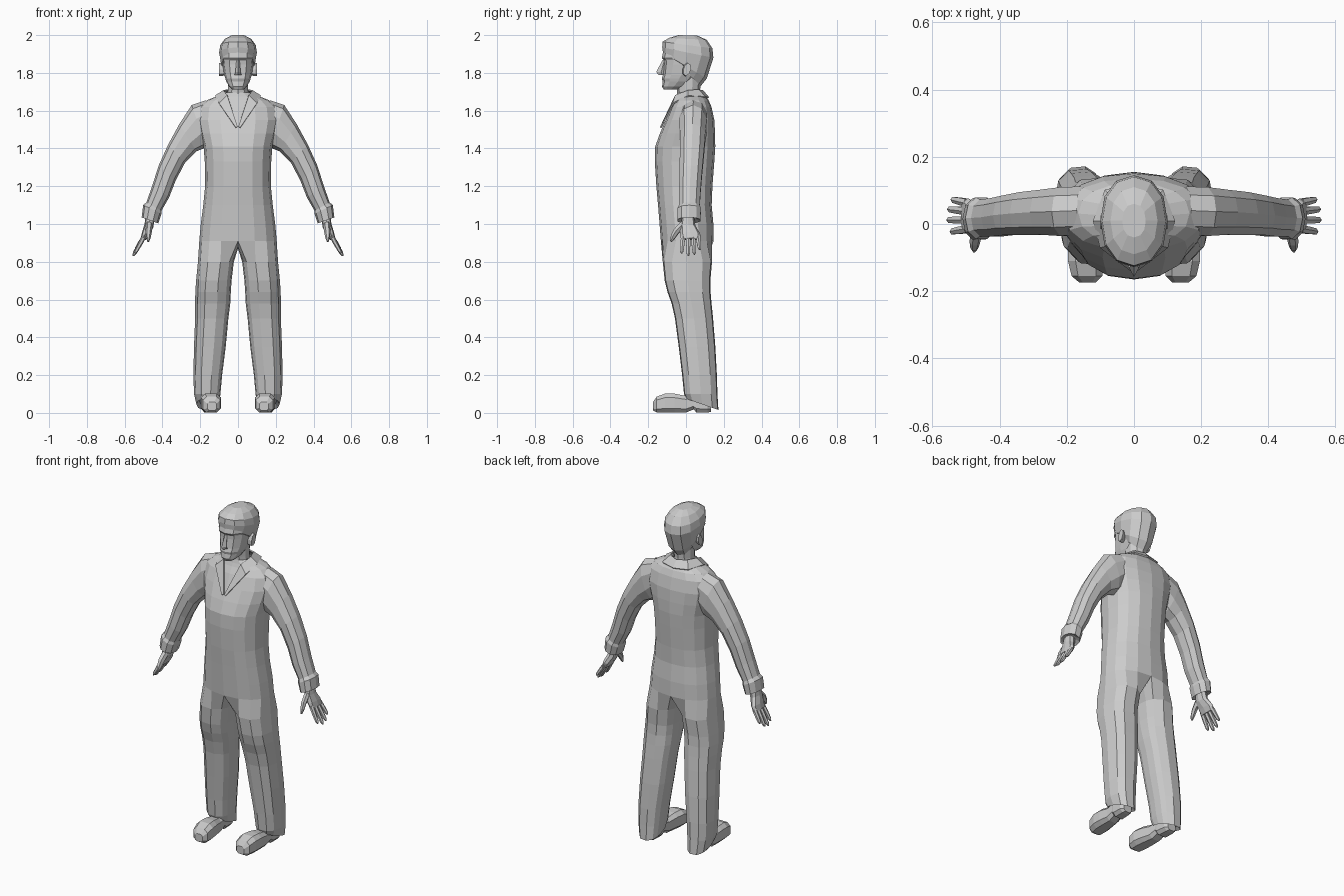
import bpy, bmesh, math
from mathutils import Vector as V


def turn(n):
    return [360 * i / n for i in range(n)]


def ring(a, b, w, angles, p=2.0):
    """Superellipse ring: starts at a, passes +w, then b, then -w."""
    a, b, w = V(a), V(b), V(w)
    c, u = (a + b) / 2, (a - b) / 2
    f = lambda s: math.copysign(abs(s) ** (2 / p), s) if abs(s) > 1e-6 else 0.0
    return [c + u * f(math.cos(math.radians(t))) + w * f(math.sin(math.radians(t))) for t in angles]


def flat(rows, angles, p=2.0):
    """Horizontal rings from (z, centre x, half width, front y, back y)."""
    return [ring((x, f, z), (x, b, z), (h, 0, 0), angles, p) for z, x, h, f, b in rows]


def skin(bm, rings, closed=True, caps=(True, True)):
    vs = [[bm.verts.new(q) for q in r] for r in rings]
    n = len(vs[0])
    for r, s in zip(vs, vs[1:]):
        for i in range(n if closed else n - 1):
            j = (i + 1) % n
            bm.faces.new((r[i], r[j], s[j], s[i]))
    if closed and caps[0]:
        bm.faces.new(vs[0])
    if closed and caps[1]:
        bm.faces.new(vs[-1])
    return vs


def finish(name, bm, mirror=False, thick=0):
    bmesh.ops.remove_doubles(bm, verts=bm.verts[:], dist=0.0002)
    bmesh.ops.recalc_face_normals(bm, faces=bm.faces[:])
    me = bpy.data.meshes.new(name)
    bm.to_mesh(me)
    bm.free()
    ob = bpy.data.objects.new(name, me)
    bpy.context.collection.objects.link(ob)
    if mirror:
        ob.modifiers.new("mirror", 'MIRROR').merge_threshold = 0.001
    if thick:
        m = ob.modifiers.new("thickness", 'SOLIDIFY')
        m.thickness, m.offset = thick, 0
    return ob


# Overalls: half torso flowing into one trouser leg, mirrored
half = [180 * i / 8 for i in range(9)]
torso = flat([
    (1.695, 0, .065, -.045, .085), (1.675, 0, .115, -.05, .105), (1.655, 0, .165, -.058, .12),
    (1.62, 0, .205, -.078, .135), (1.55, 0, .215, -.108, .15), (1.48, 0, .2, -.138, .154),
    (1.41, 0, .182, -.163, .155), (1.33, 0, .176, -.165, .15), (1.2, 0, .174, -.157, .14),
    (1.1, 0, .184, -.148, .136), (1.0, 0, .197, -.14, .145), (.91, 0, .205, -.133, .146)], half, 2.3)
leg_angles = [-45 + 33.75 * i for i in range(9)] + [247.5, 270, 292.5]
legs = flat([
    (.8, .117, .095, -.125, .14), (.7, .128, .094, -.115, .131), (.64, .132, .094, -.1, .132),
    (.58, .134, .093, -.078, .137), (.5, .139, .088, -.06, .145), (.35, .149, .084, -.04, .157),
    (.2, .16, .076, -.022, .165), (.1, .163, .07, -.012, .168)], leg_angles, 2.4)
legs.append(ring((.16, 0, .075), (.16, .173, .015), (.06, 0, 0), leg_angles, 2.4))
legs.append(ring((.16, .015, .085), (.16, .155, .04), (.045, 0, 0), leg_angles, 2.4))
crotch = [V((0, .08, .87)), V((0, .01, .87)), V((0, -.07, .88))]
bm = bmesh.new()
skin(bm, torso, closed=False)
skin(bm, [torso[-1] + crotch] + legs, caps=(False, True))
finish("overalls", bm, True)

# Sleeves with cuffs: (outer x, z, inner x, z, centre y, half depth)
sleeve = [(.17, 1.655, .13, 1.46, .04, .075), (.245, 1.63, .17, 1.405, .037, .076),
          (.31, 1.53, .22, 1.385, .035, .07), (.37, 1.42, .28, 1.325, .031, .067),
          (.42, 1.31, .33, 1.23, .026, .062), (.455, 1.2, .365, 1.14, .02, .06),
          (.485, 1.115, .405, 1.07, .018, .057), (.502, 1.1, .405, 1.055, .017, .065),
          (.51, 1.035, .422, 1.003, .015, .064), (.49, 1.037, .44, 1.02, .015, .04)]
bm = bmesh.new()
skin(bm, [ring((xo, y, zo), (xi, y, zi), (0, d, 0), turn(10), 2.2)
          for xo, zo, xi, zi, y, d in sleeve], caps=(False, True))
finish("sleeve", bm, True)

# Hands: palm, four fingers and a thumb
bm = bmesh.new()
skin(bm, [ring((x + t, y, z + .4 * t), (x - t, y, z - .4 * t), (0, d, 0), turn(8), 2.5)
          for x, z, y, d, t in [(.463, 1.05, .012, .03, .024), (.472, .99, .01, .04, .023),
                                (.49, .95, .022, .053, .018), (.502, .92, .025, .052, .013)]])


def digit(points, w, radii):
    skin(bm, [ring(V(q) + V((.9, 0, .3)) * r, V(q) - V((.9, 0, .3)) * r, V(w) * r, turn(6))
              for q, r in zip(points, radii)])


for y, tx, ty, tz in [(-.015, .545, -.023, .845), (.012, .555, .012, .831),
                      (.038, .553, .044, .838), (.063, .542, .073, .863)]:
    k = V((.496, y, .935))
    t = V((tx, ty, tz))
    digit([k, k.lerp(t, .45), k.lerp(t, .88), t], (0, 1, 0), [.013, .0125, .01, .004])
digit([(.468, -.012, 1.0), (.473, -.052, .96), (.475, -.07, .93), (.476, -.08, .908)],
      (0, .81, -.58), [.02, .018, .014, .006])
finish("hand", bm, True)

# Shoes: (y, centre x, half width, bottom, top)
bm = bmesh.new()
skin(bm, [ring((x, y, lo), (x, y, hi), (h, 0, 0), [t + 22.5 for t in turn(8)], 3.2)
          for y, x, h, lo, hi in [(-.174, .138, .026, .012, .06), (-.155, .14, .048, 0, .088),
                                  (-.11, .143, .056, 0, .105), (-.06, .147, .052, 0, .104),
                                  (.0, .151, .043, .0, .092), (.04, .153, .04, .016, .1),
                                  (.055, .154, .042, 0, .1), (.115, .156, .04, 0, .09),
                                  (.132, .156, .028, .004, .07)]])
finish("shoe", bm, True)

# Neck
bm = bmesh.new()
skin(bm, flat([(1.66, 0, .062, -.045, .08), (1.71, 0, .056, -.048, .075),
               (1.78, 0, .056, -.05, .08)], turn(10)), caps=(False, False))
finish("neck", bm)

# Face and skull
bm = bmesh.new()
skin(bm, flat([(1.712, 0, .03, -.118, -.045), (1.728, 0, .048, -.127, .0), (1.755, 0, .062, -.123, .04),
               (1.77, 0, .067, -.128, .055), (1.79, 0, .073, -.122, .075), (1.845, 0, .082, -.117, .1),
               (1.868, 0, .084, -.118, .11), (1.88, 0, .086, -.128, .11), (1.915, 0, .086, -.12, .12)],
              turn(12), 2.3))
finish("face", bm)

# Hair: tilted rings, low at the nape (front y, z, back y, z, half width)
bm = bmesh.new()
skin(bm, [ring((0, f, zf), (0, b, zb), (h, 0, 0), turn(12), 2.2)
          for f, zf, b, zb, h in [(-.1, 1.905, .078, 1.73, .07), (-.122, 1.908, .11, 1.77, .088),
                                  (-.126, 1.935, .145, 1.88, .1), (-.124, 1.965, .14, 1.93, .094),
                                  (-.09, 1.985, .11, 1.975, .07), (-.04, 2.0, .06, 1.997, .035)]],
     caps=(False, True))
finish("hair", bm)

# Nose
bm = bmesh.new()
skin(bm, [ring((0, f, z), (0, b, z), (h, 0, 0), turn(4))
          for z, h, f, b in [(1.868, .008, -.124, -.105), (1.805, .014, -.158, -.105),
                             (1.79, .018, -.146, -.105)]])
finish("nose", bm)

# Ears
bm = bmesh.new()
skin(bm, [ring((x, y, 1.818 + r), (x, y - .012, 1.818 - r), (0, d, 0), turn(8))
          for x, y, r, d in [(.07, .004, .03, .015), (.09, .008, .036, .021), (.1, .012, .034, .02)]])
finish("ear", bm, True)

# Open collar with lapels meeting at the chest
bm = bmesh.new()
inner = [(0, .088, 1.705), (.055, .065, 1.71), (.075, .01, 1.705), (.056, -.055, 1.68), (.002, -.13, 1.515)]
outer = [(0, .12, 1.668), (.085, .1, 1.672), (.12, .01, 1.677), (.1, -.068, 1.638), (.012, -.135, 1.51)]
skin(bm, [[V(q) for q in inner], [V(q) for q in outer]], closed=False)
finish("collar", bm, True, .008)
